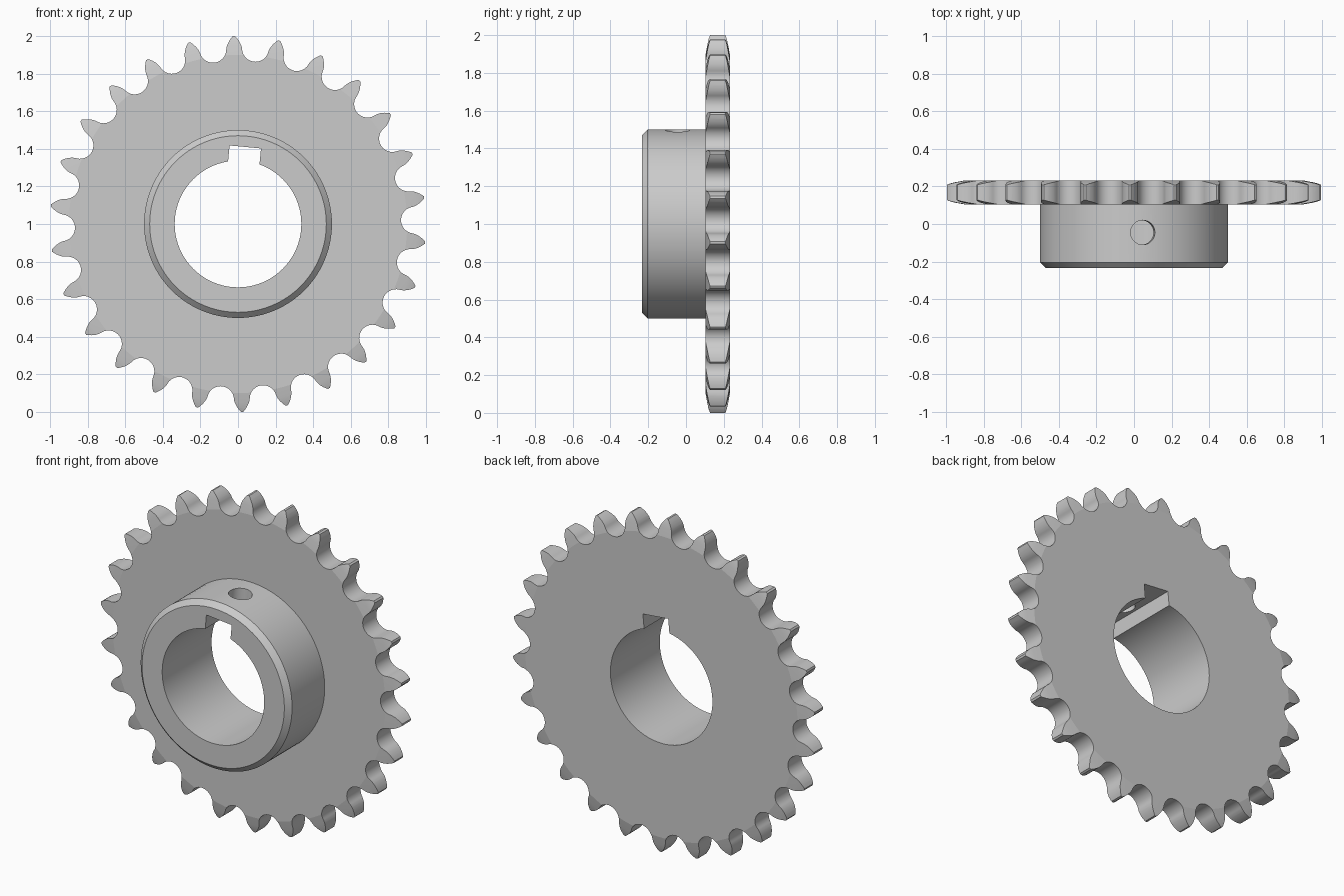
import bpy, bmesh, math
from math import sin, cos, pi, radians

if "Cube" in bpy.data.objects:
    bpy.data.objects.remove(bpy.data.objects["Cube"])

TEETH = 26
PITCH_R, ROLLER_R = 0.939, 0.071
CENTRE_Z = 1.0
KEY_TILT = radians(5.4)          # keyway and screw hole lean towards +x


def loft(name, rings):
    """Closed solid through rings of (x, y, z) points."""
    bm = bmesh.new()
    loops = [[bm.verts.new((x, y, z + CENTRE_Z)) for x, y, z in ring] for ring in rings]
    n = len(loops[0])
    for a, b in zip(loops, loops[1:]):
        for i in range(n):
            j = (i + 1) % n
            bm.faces.new((a[i], a[j], b[j], b[i]))
    bm.faces.new(loops[0])
    bm.faces.new(loops[-1])
    bmesh.ops.recalc_face_normals(bm, faces=bm.faces)
    mesh = bpy.data.meshes.new(name)
    bm.to_mesh(mesh)
    bm.free()
    ob = bpy.data.objects.new(name, mesh)
    bpy.context.collection.objects.link(ob)
    return ob


def lathe(name, profile, sides=96):
    """Solid of revolution about the y axis from (radius, y) points."""
    return loft(name, [[(r * cos(2 * pi * i / sides), y, r * sin(2 * pi * i / sides))
                        for i in range(sides)] for r, y in profile])


def tilted(x, y, z):
    c, s = cos(KEY_TILT), sin(KEY_TILT)
    return (x * c + z * s, y, -x * s + z * c)


def combine(target, tool, operation):
    mod = target.modifiers.new(operation, 'BOOLEAN')
    mod.operation, mod.object, mod.solver = operation, tool, 'EXACT'
    bpy.context.view_layer.objects.active = target
    bpy.ops.object.modifier_apply(modifier=mod.name)
    bpy.data.objects.remove(tool)


# toothed outline: convex flanks up to each tip, round roller seat between teeth
step = 2 * pi / TEETH
flank = [(0.043 - 0.037 * t * t, 0.92 + 0.08 * t) for t in (k / 8 for k in range(1, 9))]
outline = []


def add(u, v, a):
    outline.append((v * cos(a) - u * sin(a), v * sin(a) + u * cos(a)))


for k in range(TEETH):
    tip = radians(91.25) + k * step
    for w, r in flank:
        add(-w, r, tip)
    for w, r in reversed(flank):
        add(w, r, tip)
    for i in range(19):
        b = radians(-75 + 150 * i / 18)
        add(ROLLER_R * sin(b), PITCH_R - ROLLER_R * cos(b), tip + step / 2)

sprocket = loft("sprocket", [[(x, y, z) for x, z in outline] for y in (0.0, 0.33)])

# trim the plate to thickness, with tooth sides curving in towards the tips
mid = 0.168
edge = [(0.9, 0.064), (0.95, 0.055), (0.98, 0.048), (1.01, 0.037)]
envelope = lathe("tooth_envelope", [(r, mid - h) for r, h in edge]
                 + [(r, mid + h) for r, h in reversed(edge)], 208)
combine(sprocket, envelope, 'INTERSECT')

# hub with chamfered front rim
combine(sprocket, lathe("hub", [(0.47, -0.234), (0.5, -0.204), (0.5, 0.16)]), 'UNION')

# bore
combine(sprocket, lathe("bore", [(0.337, -0.4), (0.337, 0.4)]), 'DIFFERENCE')

# keyway
key = [(-0.084, 0.2), (0.084, 0.2), (0.084, 0.412), (-0.084, 0.412)]
combine(sprocket, loft("keyway", [[tilted(x, y, z) for x, z in key]
                                  for y in (-0.4, 0.4)]), 'DIFFERENCE')

# set screw hole from the hub surface down into the keyway
hole = [[tilted(0.065 * cos(2 * pi * i / 48), -0.045 + 0.065 * sin(2 * pi * i / 48), z)
         for i in range(48)] for z in (0.25, 0.6)]
combine(sprocket, loft("screw_hole", hole), 'DIFFERENCE')

bpy.ops.object.select_all(action='DESELECT')
sprocket.select_set(True)
bpy.context.view_layer.objects.active = sprocket
bpy.ops.object.shade_smooth_by_angle(angle=radians(9))
